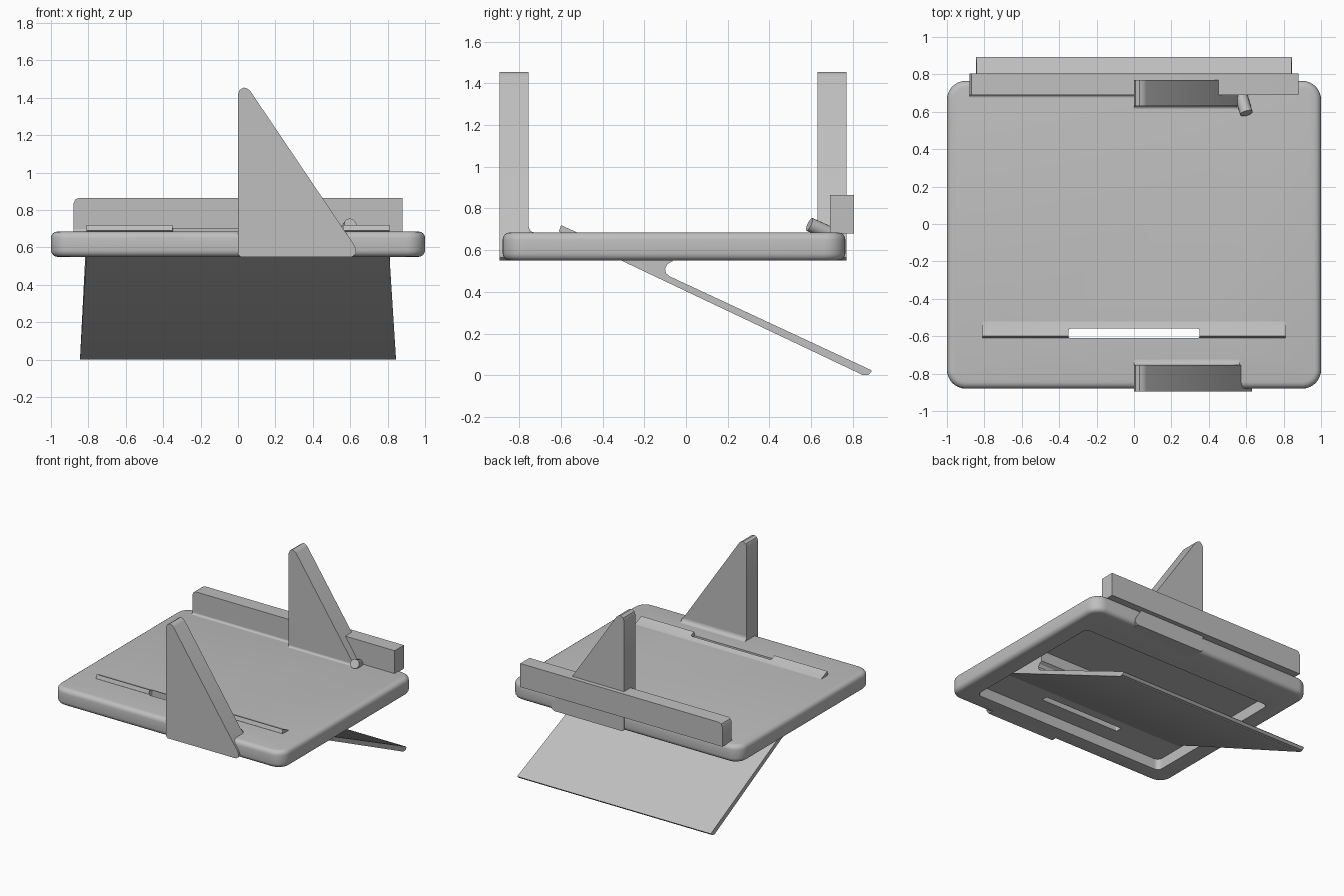
import bpy, bmesh, math
from mathutils import Vector

if "Cube" in bpy.data.objects:
    bpy.data.objects.remove(bpy.data.objects["Cube"])

grey = bpy.data.materials.new("plain grey")
grey.use_nodes = True
GREY = (0.52, 0.52, 0.52, 1)
grey.diffuse_color = GREY
grey.node_tree.nodes["Principled BSDF"].inputs["Base Color"].default_value = GREY


def finish(name, bm):
    bmesh.ops.recalc_face_normals(bm, faces=bm.faces)
    mesh = bpy.data.meshes.new(name)
    bm.to_mesh(mesh)
    bm.free()
    obj = bpy.data.objects.new(name, mesh)
    bpy.context.collection.objects.link(obj)
    mesh.materials.append(grey)
    return obj


def prism(name, points, axis, start, end):
    """Extrude a profile given in the two remaining axes along one axis."""
    bm = bmesh.new()
    verts = []
    for a, b in points:
        co = [a, b]
        co.insert(axis, start)
        verts.append(bm.verts.new(co))
    face = bm.faces.new(verts)
    shift = Vector((0, 0, 0))
    shift[axis] = end - start
    out = bmesh.ops.extrude_face_region(bm, geom=[face])
    bmesh.ops.translate(bm, vec=shift,
                        verts=[g for g in out["geom"] if isinstance(g, bmesh.types.BMVert)])
    return finish(name, bm)


def rounded_rect(x0, x1, y0, y1, r, steps=8):
    pts = []
    for i, (cx, cy) in enumerate(((x1 - r, y1 - r), (x0 + r, y1 - r),
                                  (x0 + r, y0 + r), (x1 - r, y0 + r))):
        for k in range(steps + 1):
            t = math.pi / 2 * (i + k / steps)
            pts.append((cx + r * math.cos(t), cy + r * math.sin(t)))
    return pts


def apply(obj, kind, **settings):
    mod = obj.modifiers.new(kind.title(), kind)
    for key, value in settings.items():
        setattr(mod, key, value)
    bpy.context.view_layer.objects.active = obj
    bpy.ops.object.modifier_apply(modifier=mod.name)


def cut(obj, cutter):
    apply(obj, "BOOLEAN", operation="DIFFERENCE", solver="EXACT", object=cutter)


def bevel(obj, width, segments=4):
    apply(obj, "BEVEL", width=width, segments=segments,
          limit_method="ANGLE", angle_limit=math.radians(40))


BOTTOM, TOP = 0.55, 0.685

# Tray slab with softened rim, underside recess and a slot
tray = prism("tray", rounded_rect(-1, 1, -0.88, 0.765, 0.1), 2, BOTTOM, TOP)
bevel(tray, 0.035)
recess = prism("recess_cutter", rounded_rect(-0.85, 0.85, -0.74, 0.48, 0.04), 2, 0.5, 0.635)
slot = prism("slot_cutter", rounded_rect(-0.35, 0.35, -0.66, -0.56, 0.01), 2, 0.4, 0.9)
slot_tray = prism("tray_slot_cutter", rounded_rect(-0.35, 0.35, -0.61, -0.56, 0.01), 2, 0.4, 0.9)
cut(tray, recess)
cut(tray, slot_tray)

# Sloping support leg that passes through the tray and flares downward
leg_profile = [(-0.61, 0.69), (-0.6, 0.72), (-0.52, 0.684), (-0.07, 0.65), (-0.065, 0.547),
               (-0.09, 0.532), (-0.1, 0.51), (-0.096, 0.49), (-0.08, 0.475),
               (0.885, 0.026), (0.892, 0.018), (0.875, 0.002), (0.85, 0), (-0.31, 0.55)]
leg = prism("support_leg", leg_profile, 0, -1, 1)
for v in leg.data.vertices:
    v.co.x *= 0.81 + 0.035 * max(0, BOTTOM - v.co.z) / BOTTOM
cut(leg, slot)
for cutter in (recess, slot, slot_tray):
    bpy.data.objects.remove(cutter)

# Pair of upright triangular fins
fin_profile = [(0, 0.565), (0, 1.42), (0.009, 1.442), (0.03, 1.455), (0.05, 1.45),
               (0.066, 1.436), (0.62, 0.615), (0.632, 0.588), (0.63, 0.565), (0.61, 0.55),
               (0.015, 0.55)]
fins = [prism(name, fin_profile, 1, y, y + 0.14)
        for name, y in (("front_fin", -0.895), ("rear_fin", 0.63))]


# Concave fillet strips where upright parts meet the tray
def fillet(name, y, side, x0, x1, r=0.03):
    arc = [(y + side * r * (1 - math.sin(t)), TOP + r * (1 - math.cos(t)))
           for t in (math.pi / 2 * k / 5 for k in range(6))]
    return prism(name, [(y, TOP - 0.01), (y + side * r, TOP - 0.01)] + arc, 0, x0, x1)


fillets = [fillet("front_fin_fillet", -0.755, 1, 0, 0.565),
           fillet("rear_fin_fillet", 0.63, -1, 0, 0.55, 0.015),
           fillet("rail_fillet", 0.69, -1, -0.88, 0, 0.015)]

# Rear rail overhanging the back edge
rail = prism("rear_rail", [(-0.88, 0.68), (0.88, 0.68), (0.88, 0.865), (-0.85, 0.865),
                           (-0.87, 0.856), (-0.88, 0.835)], 1, 0.69, 0.805)

# Small tilted peg beside the rear fin
bm = bmesh.new()
bmesh.ops.create_cone(bm, cap_ends=True, segments=16, radius1=0.034, radius2=0.034, depth=0.12)
peg = finish("small_peg", bm)
peg.rotation_mode = "QUATERNION"
peg.rotation_quaternion = Vector((-0.3, 1, -0.45)).to_track_quat("Z", "Y")
peg.location = (0.585, 0.645, 0.7)

# Smooth rounded areas, keep hard edges crisp
bpy.ops.object.select_all(action="DESELECT")
for obj in [tray, leg, rail, peg] + fins + fillets:
    obj.select_set(True)
bpy.context.view_layer.objects.active = tray
bpy.ops.object.shade_smooth_by_angle(angle=math.radians(30))
